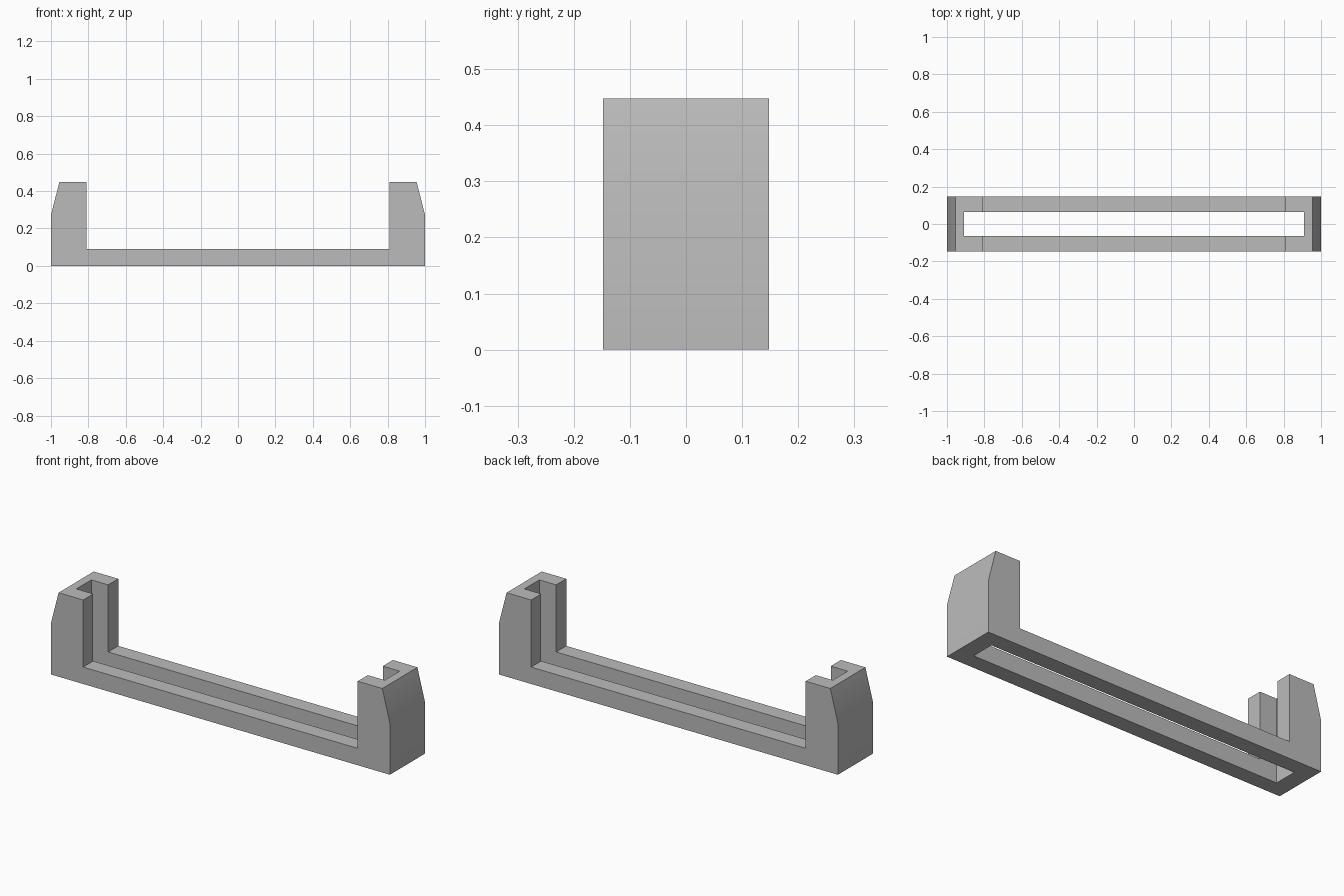
import bpy
import bmesh

cube = bpy.data.objects.get("Cube")
if cube:
    bpy.data.objects.remove(cube, do_unlink=True)

HALF_DEPTH = 0.148
SLOT_X, SLOT_Y = 0.91, 0.063

grey = bpy.data.materials.new("plain grey")
grey.use_nodes = True
colour = (0.5, 0.5, 0.5, 1)
grey.diffuse_color = colour
grey.node_tree.nodes["Principled BSDF"].inputs["Base Color"].default_value = colour


def extrude_profile(name, points, half_depth):
    """Solid made from an x-z outline, extruded along y."""
    bm = bmesh.new()
    face = bm.faces.new([bm.verts.new((x, -half_depth, z)) for x, z in points])
    side = bmesh.ops.extrude_face_region(bm, geom=[face])["geom"]
    moved = [v for v in side if isinstance(v, bmesh.types.BMVert)]
    bmesh.ops.translate(bm, vec=(0, 2 * half_depth, 0), verts=moved)
    bmesh.ops.recalc_face_normals(bm, faces=bm.faces)
    mesh = bpy.data.meshes.new(name)
    bm.to_mesh(mesh)
    bm.free()
    mesh.materials.append(grey)
    obj = bpy.data.objects.new(name, mesh)
    bpy.context.collection.objects.link(obj)
    return obj


# U-shaped holder: low rail with a tapered post at each end
half = [(1, 0), (1, 0.273), (0.955, 0.448), (0.81, 0.448), (0.81, 0.09)]
outline = half + [(-x, z) for x, z in reversed(half)]
holder = extrude_profile("slotted_holder", outline, HALF_DEPTH)

# Long slot running through the rail and the inside of both posts
slot = extrude_profile("slot_cutter", [(-SLOT_X, -0.1), (SLOT_X, -0.1),
                                       (SLOT_X, 0.6), (-SLOT_X, 0.6)], SLOT_Y)
slot.hide_render = True
cut = holder.modifiers.new("slot", 'BOOLEAN')
cut.operation = 'DIFFERENCE'
cut.solver = 'EXACT'
cut.object = slot

bpy.ops.object.select_all(action='DESELECT')
bpy.context.view_layer.objects.active = holder
holder.select_set(True)
bpy.ops.object.modifier_apply(modifier=cut.name)
bpy.data.objects.remove(slot, do_unlink=True)

# Soft bend on the tapered ends, crisp edges elsewhere
bpy.ops.object.shade_smooth_by_angle(angle=0.5)
